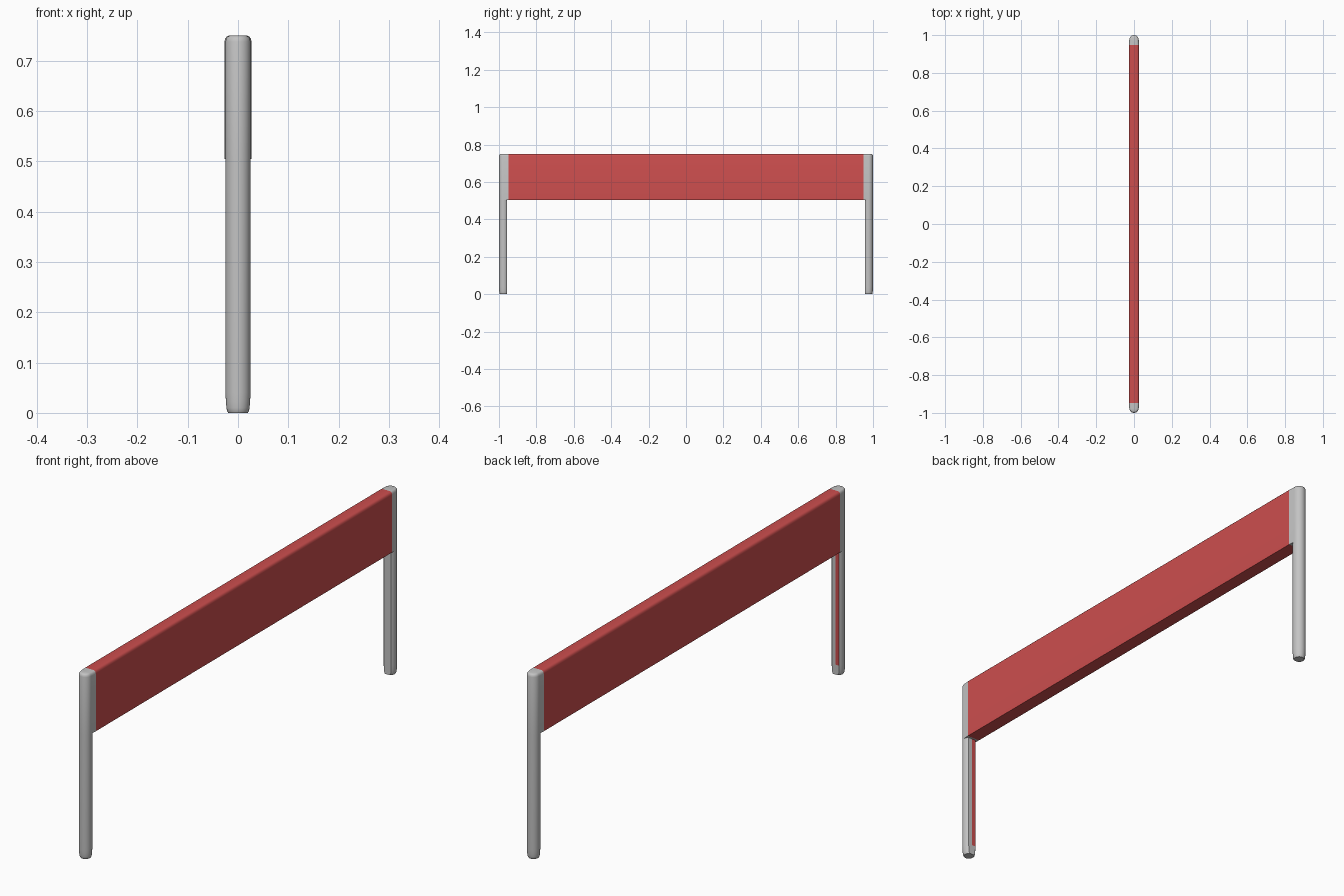
import bpy, bmesh, math

if "Cube" in bpy.data.objects:
    bpy.data.objects.remove(bpy.data.objects["Cube"])

R, CY = 0.025, 0.975        # post radius and centre distance
SEAM, HALF = 0.948, 0.027   # end of the red board, half thickness of the board
Z0, Z1 = 0.505, 0.75        # board bottom and top


def material(name, rgb):
    m = bpy.data.materials.new(name)
    m.diffuse_color = (*rgb, 1)
    m.use_nodes = True
    m.node_tree.nodes["Principled BSDF"].inputs["Base Color"].default_value = m.diffuse_color
    return m


grey = material("grey metal", (0.55, 0.55, 0.55))
red = material("red board", (0.60, 0.075, 0.075))


def inset(p, d):
    # move an outline point inwards, towards the post centre or the mid plane
    x, y = p
    if y > CY:
        k = (R - d) / R
        return x * k, CY + (y - CY) * k
    return x - math.copysign(min(d, abs(x)), x), y


def loft(name, outline, levels, side, mats, top=True, rule=None):
    bm = bmesh.new()
    rings = []
    for z, d in levels:
        pts = [inset(p, d) for p in outline]
        rings.append([bm.verts.new((x, y * side, z)) for x, y in pts])
    n = len(outline)
    for a, b in zip(rings, rings[1:]):
        for i in range(n):
            j = (i + 1) % n
            # leave out hidden faces on the seam between board and ends
            if all(abs(abs(outline[k][1]) - SEAM) < 1e-6 for k in (i, j)) \
                    and outline[i][1] == outline[j][1]:
                continue
            bm.faces.new((a[i], a[j], b[j], b[i]))
    bm.faces.new(rings[0][::-1])
    if top:
        bm.faces.new(rings[-1])
    if side < 0:
        bmesh.ops.reverse_faces(bm, faces=bm.faces[:])
    bm.normal_update()
    if rule:
        for f in bm.faces:
            f.material_index = rule(f)
    me = bpy.data.meshes.new(name)
    bm.to_mesh(me)
    bm.free()
    for m in mats:
        me.materials.append(m)
    ob = bpy.data.objects.new(name, me)
    bpy.context.collection.objects.link(ob)
    bpy.ops.object.select_all(action='DESELECT')
    ob.select_set(True)
    bpy.context.view_layer.objects.active = ob
    bpy.ops.object.shade_smooth_by_angle(angle=math.radians(35))
    return ob


def arc(a0, a1, n=24):
    return [(R * math.cos(math.radians(a0 + (a1 - a0) * i / n)),
             CY + R * math.sin(math.radians(a0 + (a1 - a0) * i / n))) for i in range(n + 1)]


# round post with a flat inner side that is split in the middle
flat = R * math.sin(math.radians(48))
post_outline = arc(-48, 228) + [(0, CY - flat)]
post_levels = [(0, 0.0055), (0.003, 0.0035), (0.01, 0.002), (0.022, 0.001), (0.04, 0), (Z0 + 0.002, 0)]
# rounded end that widens into the board
end_outline = arc(0, 180) + [(-HALF, SEAM), (HALF, SEAM)]
board_levels = [(Z0, 0), (Z1 - 0.012, 0), (Z1 - 0.006, 0.0015), (Z1 - 0.002, 0.0045), (Z1, 0.009)]


def inner_stripe(f):
    # narrow red stripe on the flat inner side of one post
    c = f.calc_center_median()
    return int(abs(f.normal.y) > 0.98 and abs(c.y) < CY - 0.015 and c.x < 0 and c.z > 0.1)


for label, s in (("back", 1), ("front", -1)):
    loft(label + "_post", post_outline, post_levels, s, [grey, red], top=False,
         rule=inner_stripe if s < 0 else None)
    loft(label + "_board_end", end_outline, board_levels, s, [grey])

# red board between the ends
board_outline = [(HALF, -SEAM), (HALF, SEAM), (-HALF, SEAM), (-HALF, -SEAM)]
loft("red_board", board_outline, board_levels, 1, [red])
